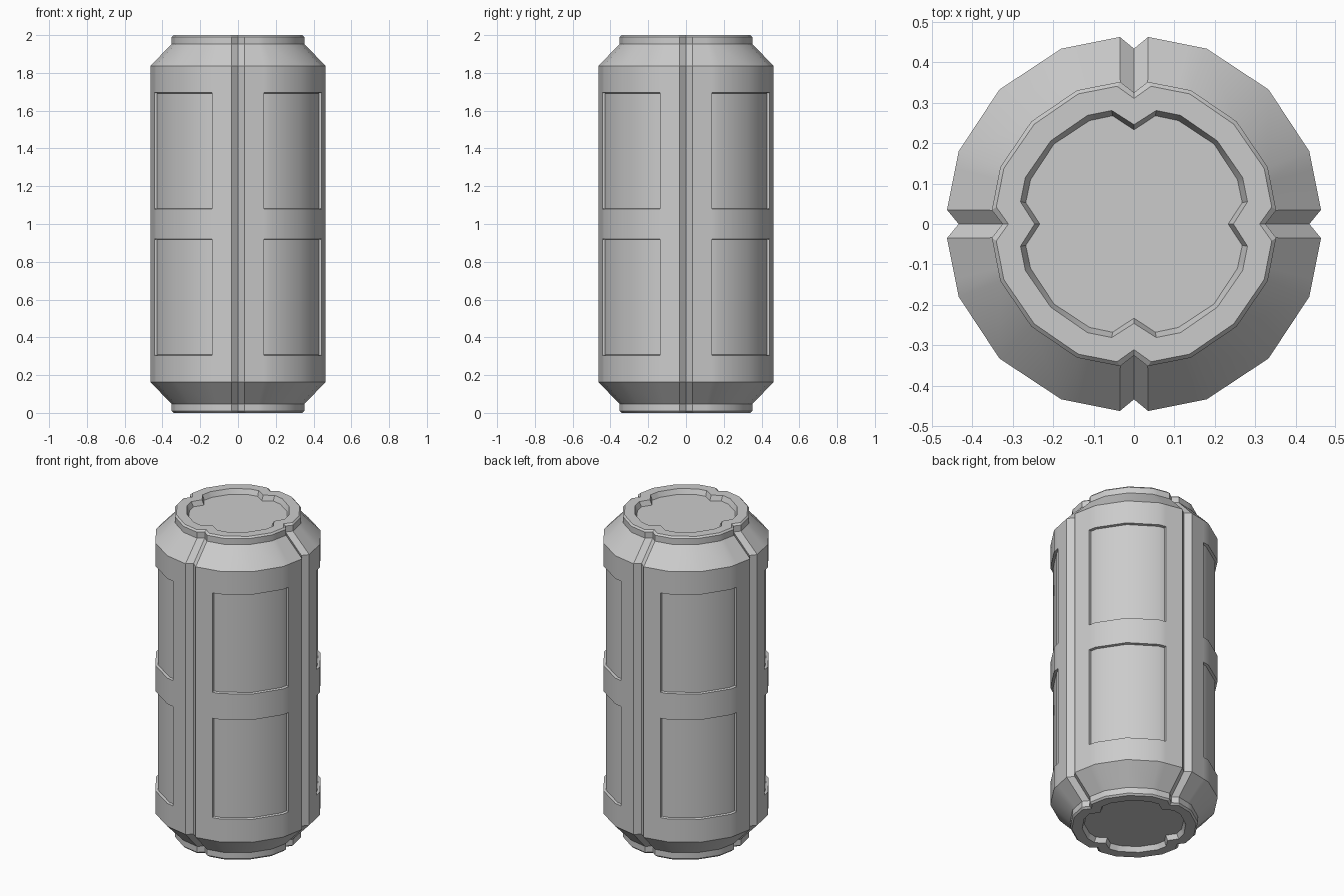
import bpy, bmesh
from mathutils import Vector

if "Cube" in bpy.data.objects:
    bpy.data.objects.remove(bpy.data.objects["Cube"])


def section(a, b, c, notch):
    """Closed outline of 4 lobes with V notches; each lobe is mirrored on its diagonal."""
    a, b = Vector(a), Vector(b)
    p = a.lerp(b, 0.70)                      # panel edge
    half = [a, p, b]
    lobe = [Vector((0, notch))] + half + [Vector((c, c))]
    lobe += [Vector((v.y, v.x)) for v in reversed(half)]
    pts = []
    for _ in range(4):
        pts += lobe
        lobe = [Vector((v.y, -v.x)) for v in lobe]
    return pts


# Outlines from the recessed lid out to the body
floor = section((0.053, 0.268), (0.110, 0.256), 0.198, 0.233)
lip = section((0.055, 0.281), (0.115, 0.269), 0.206, 0.246)
rim = section((0.042, 0.341), (0.138, 0.322), 0.247, 0.311)
neck = section((0.034, 0.352), (0.141, 0.331), 0.254, 0.325)
body = section((0.035, 0.463), (0.180, 0.434), 0.333, 0.434)

# Lower half rows, mirrored about z = 1
half_rows = [(floor, 0.03), (lip, 0.0), (rim, 0.0), (neck, 0.01), (neck, 0.047),
             (body, 0.163), (body, 0.305), (body, 0.92)]
rows = half_rows + [(s, 2 - z) for s, z in reversed(half_rows)]

bm = bmesh.new()
rings = [[bm.verts.new((p.x, p.y, z)) for p in s] for s, z in rows]
n = len(body)
panels = []
for r, (lo, hi) in enumerate(zip(rings, rings[1:])):
    for i in range(n):
        j = (i + 1) % n
        f = bm.faces.new((lo[i], lo[j], hi[j], hi[i]))
        if r in (6, 8) and i % 8 in (2, 3, 4, 5):
            panels.append(f)
bm.faces.new(rings[0])
bm.faces.new(rings[-1])
bmesh.ops.recalc_face_normals(bm, faces=bm.faces[:])

# Recessed side panels
bmesh.ops.inset_region(bm, faces=panels, thickness=0.003, use_even_offset=True)
bm.normal_update()
for v in {v for f in panels for v in f.verts}:
    radial = Vector((v.co.x, v.co.y, 0)).normalized()
    v.co -= radial * 0.015

mesh = bpy.data.meshes.new("canister")
bm.to_mesh(mesh)
bm.free()
canister = bpy.data.objects.new("canister", mesh)
bpy.context.collection.objects.link(canister)
bpy.context.view_layer.objects.active = canister
canister.select_set(True)
bpy.ops.object.shade_smooth_by_angle(angle=0.5)
